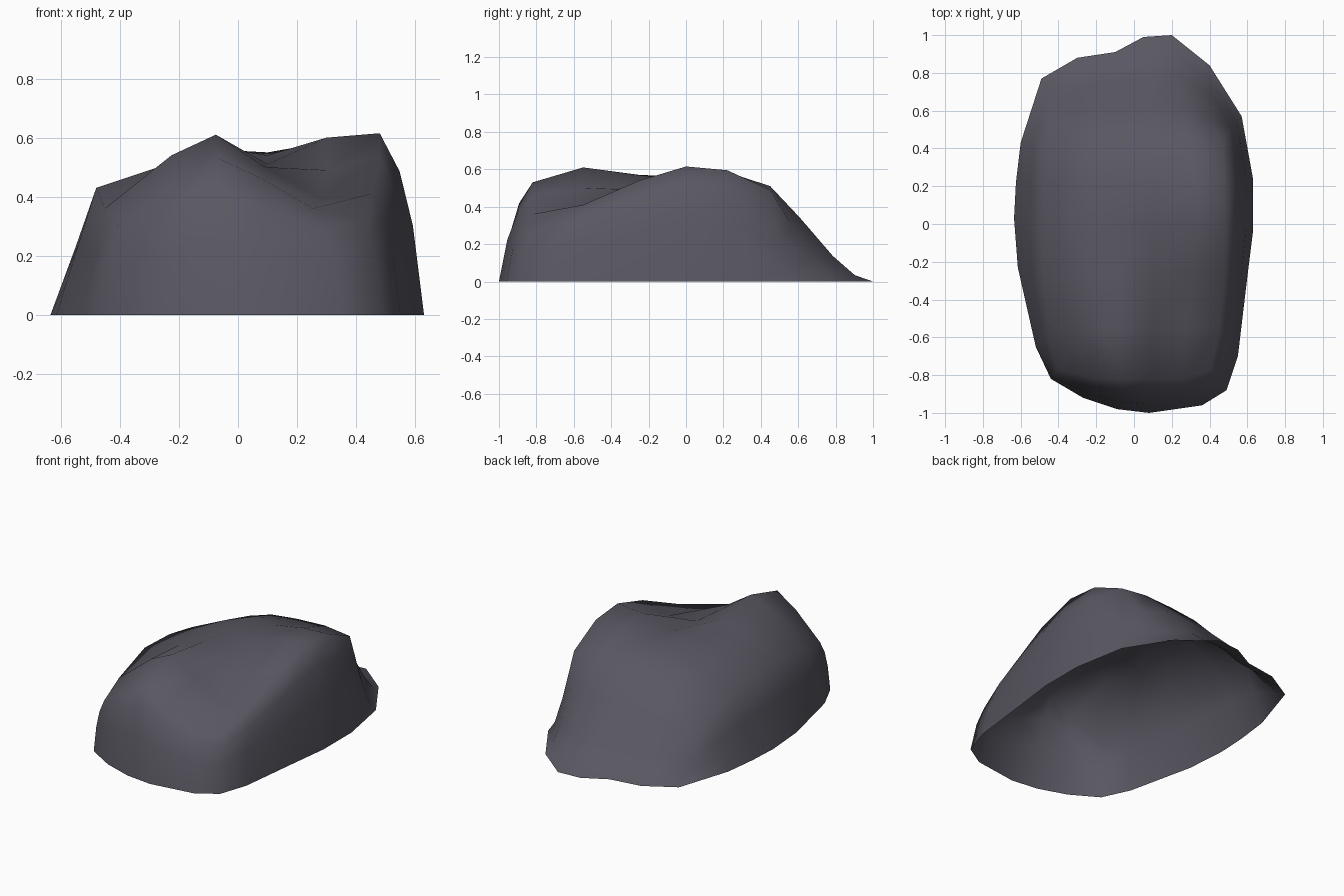
import bpy, bmesh
from mathutils import Vector

if "Cube" in bpy.data.objects:
    bpy.data.objects.remove(bpy.data.objects["Cube"])

# Rock footprint, anticlockwise from the front-left corner
BASE = [(-.44, -.82), (-.27, -.92), (-.09, -.98), (.08, -1.0), (.36, -.96), (.49, -.88),
        (.55, -.70), (.60, -.28), (.63, -.04), (.63, .24), (.57, .57), (.40, .84),
        (.20, 1.0), (.05, .99), (-.10, .91), (-.30, .88), (-.49, .77),
        (-.60, .43), (-.625, .22), (-.635, .03), (-.615, -.23), (-.52, -.65)]

# Height field of the lumpy top: columns along x, rows along y
COLS = [-.48, -.24, -.08, .10, .30, .48]
ROWS = [-.82, -.55, -.25, 0, .22, .45, .61]
TAPER = [.84, .94, 1, 1, 1, .98, .86]
HEIGHTS = [[.31, .44, .53, .46, .36, .33],
           [.36, .54, .61, .50, .39, .41],
           [.43, .51, .57, .51, .49, .54],
           [.42, .51, .56, .54, .60, .615],
           [.38, .49, .55, .55, .585, .595],
           [.32, .43, .48, .50, .51, .49],
           [.25, .29, .32, .34, .34, .31]]

bm = bmesh.new()

# Top surface
grid = []
for r, y in enumerate(ROWS):
    row = []
    for c, x in enumerate(COLS):
        dy = .05 if r == 0 and c in (0, 5) else (-.05 if r == 6 and c in (0, 5) else 0)
        row.append(bm.verts.new((x * TAPER[r], y + dy, HEIGHTS[r][c])))
    grid.append(row)
for r in range(6):
    for c in range(5):
        bm.faces.new((grid[r][c], grid[r][c + 1], grid[r + 1][c + 1], grid[r + 1][c]))

# Walls: rings from the rim of the top down to the footprint, open underneath
rim = grid[0] + [grid[r][5] for r in range(1, 7)] + grid[6][4::-1] + [grid[r][0] for r in range(5, 0, -1)]


def bulge(x, y):
    if y > .55:
        return -.15
    if y < -.75:
        return .24
    return .12 + .12 * x / .63


upper = rim
for f in (.55, .25, 0):
    lower = []
    for (x, y), top in zip(BASE, rim):
        p = Vector((x, y, 0)).lerp(top.co, f)
        p.z = top.co.z * (f + (bulge(x, y) if f else 0))
        lower.append(bm.verts.new(p))
    n = len(rim)
    for i in range(n):
        j = (i + 1) % n
        bm.faces.new((lower[i], lower[j], upper[j], upper[i]))
    upper = lower

for face in bm.faces:
    face.smooth = True

mesh = bpy.data.meshes.new("rock")
bm.to_mesh(mesh)
bm.free()
rock = bpy.data.objects.new("rock", mesh)
bpy.context.collection.objects.link(rock)

# Dark stone colour
stone = bpy.data.materials.new("dark_stone")
stone.diffuse_color = (.10, .095, .12, 1)
stone.use_nodes = True
stone.node_tree.nodes["Principled BSDF"].inputs["Base Color"].default_value = stone.diffuse_color
mesh.materials.append(stone)
